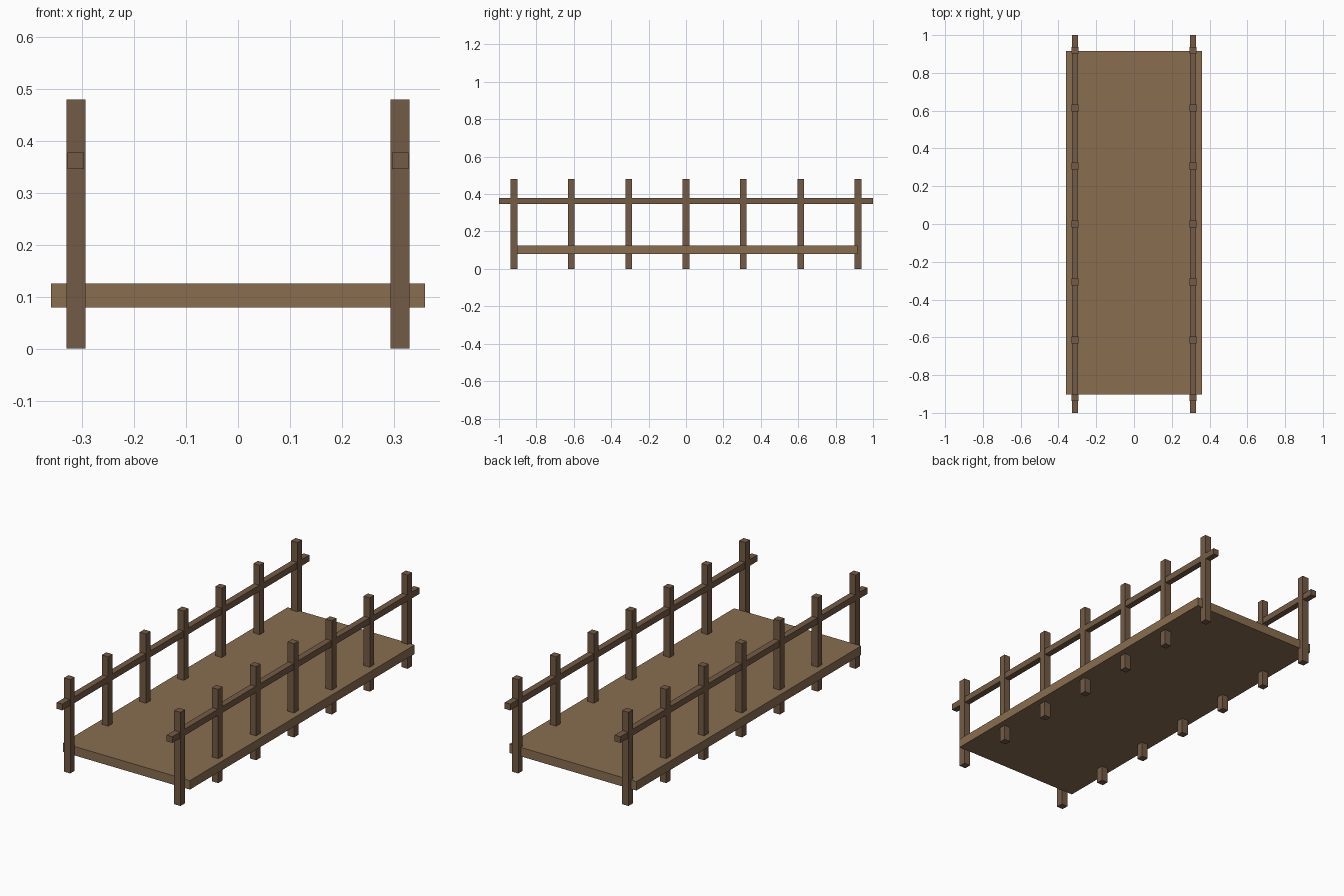
import bpy

if "Cube" in bpy.data.objects:
    bpy.data.objects.remove(bpy.data.objects["Cube"])


def material(name, color):
    mat = bpy.data.materials.new(name)
    mat.diffuse_color = (*color, 1.0)
    mat.use_nodes = True
    mat.node_tree.nodes["Principled BSDF"].inputs["Base Color"].default_value = mat.diffuse_color
    return mat


def box(name, center, size, mat):
    bpy.ops.mesh.primitive_cube_add(size=1, location=center)
    obj = bpy.context.object
    obj.name = name
    obj.scale = size
    bpy.ops.object.transform_apply(location=False, rotation=False, scale=True)
    obj.data.materials.append(mat)
    return obj


deck_wood = material("deck_wood", (0.25, 0.155, 0.08))
post_wood = material("post_wood", (0.175, 0.105, 0.06))

# Walkway deck
box("deck", (0, 0.0065, 0.102), (0.72, 1.82, 0.046), deck_wood)

# Railings on both sides
for side, x in (("left", -0.312), ("right", 0.312)):
    box(f"{side}_handrail", (x, 0, 0.362), (0.032, 2.0, 0.032), post_wood)
    # Seven evenly spaced posts passing down through the deck
    for i in range(7):
        y = (i - 3) * 0.3067
        box(f"{side}_post_{i + 1}", (x, y, 0.24), (0.036, 0.036, 0.48), post_wood)
